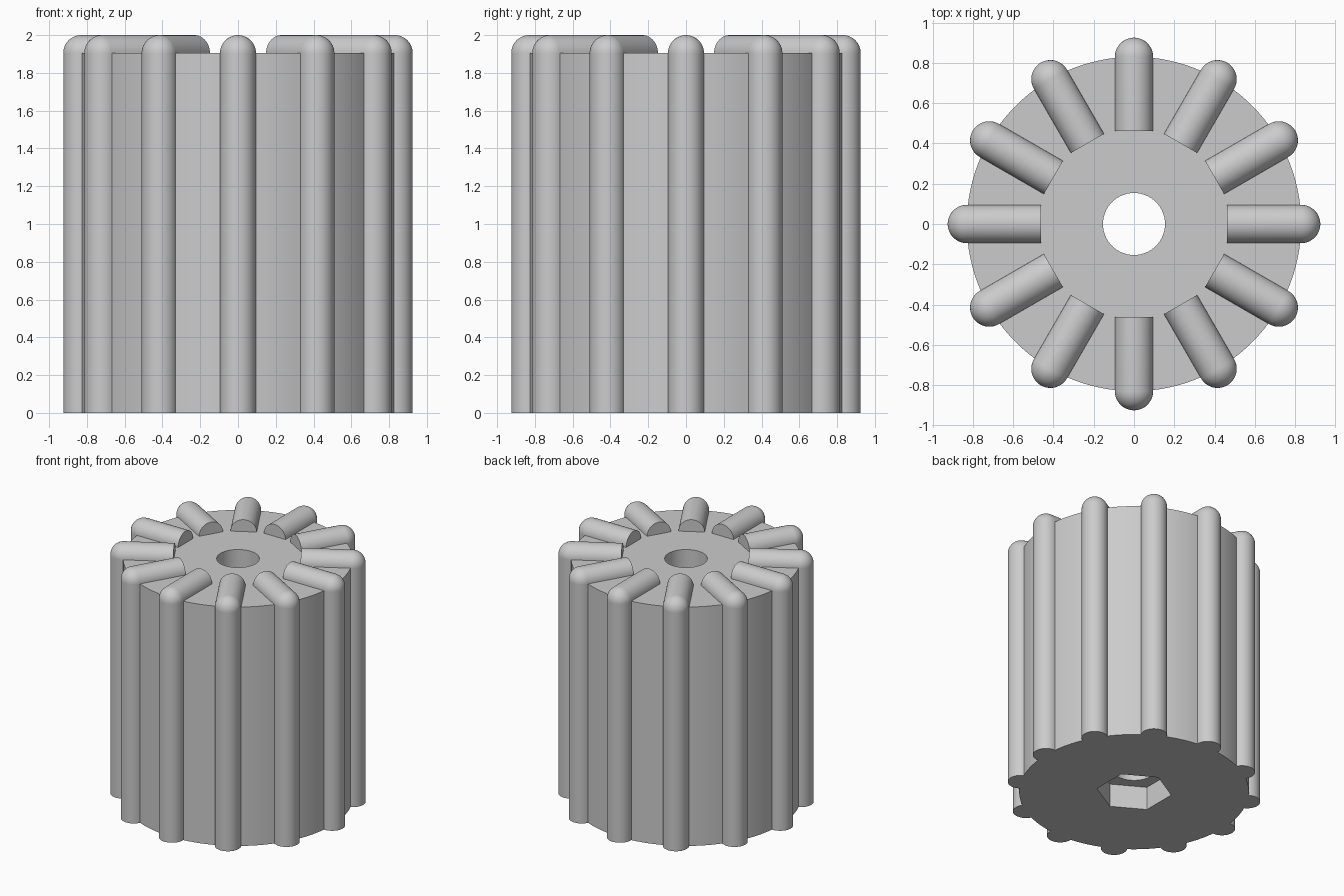
import bpy
import bmesh
from math import sin, cos, pi, asin, radians
from mathutils import Matrix

cube = bpy.data.objects.get("Cube")
if cube:
    bpy.data.objects.remove(cube, do_unlink=True)

RIBS = 12
BODY_R = 0.83       # body radius, also the circle the ribs are centred on
RIB_R = 0.095
BODY_TOP = 2 - RIB_R
RIB_INNER = 0.462   # where the ribs end on the top
STEPS = 24          # segments in half a rib

grey = bpy.data.materials.new("plain grey")
grey.use_nodes = True
colour = (0.6, 0.6, 0.6, 1)
grey.diffuse_color = colour
grey.node_tree.nodes["Principled BSDF"].inputs["Base Color"].default_value = colour


def make_object(name, bm):
    bmesh.ops.recalc_face_normals(bm, faces=bm.faces)
    mesh = bpy.data.meshes.new(name)
    bm.to_mesh(mesh)
    bm.free()
    mesh.materials.append(grey)
    obj = bpy.data.objects.new(name, mesh)
    bpy.context.collection.objects.link(obj)
    return obj


def prism(name, outline, bottom, top):
    bm = bmesh.new()
    face = bm.faces.new([bm.verts.new((x, y, bottom)) for x, y in outline])
    side = bmesh.ops.extrude_face_region(bm, geom=[face], use_keep_orig=True)
    new = [v for v in side["geom"] if isinstance(v, bmesh.types.BMVert)]
    bmesh.ops.translate(bm, verts=new, vec=(0, 0, top - bottom))
    return make_object(name, bm)


def polygon(radius, count):
    return [(radius * sin(2 * pi * i / count), radius * cos(2 * pi * i / count))
            for i in range(count)]


def activate(obj):
    bpy.ops.object.select_all(action="DESELECT")
    obj.select_set(True)
    bpy.context.view_layer.objects.active = obj


def smooth(obj):
    activate(obj)
    bpy.ops.object.shade_smooth_by_angle(angle=radians(30))


# Fluted body outline: a half-round rib, then the body arc up to the next rib
outline = []
pitch = 2 * pi / RIBS
meet = 2 * asin(RIB_R / (2 * BODY_R))
for i in range(RIBS):
    a = i * pitch
    for k in range(STEPS + 1):
        t = -pi / 2 + pi * k / STEPS
        outline.append((BODY_R * cos(a) + RIB_R * cos(a + t),
                        BODY_R * sin(a) + RIB_R * sin(a + t)))
    for k in range(9):
        b = a + meet + (pitch - 2 * meet) * k / 8
        outline.append((BODY_R * cos(b), BODY_R * sin(b)))
body = prism("fluted_body", outline, 0, BODY_TOP)

# Shaft hole and hexagonal nut recess
cutters = [prism("shaft_hole_cutter", polygon(0.154, 64), -0.1, 2.1),
           prism("hex_recess_cutter", polygon(0.272, 6), -0.1, 0.185)]
for cutter in cutters:
    cutter.hide_render = True
    activate(body)
    cut = body.modifiers.new("cut", "BOOLEAN")
    cut.operation = "DIFFERENCE"
    cut.solver = "EXACT"
    cut.object = cutter
    bpy.ops.object.modifier_apply(modifier=cut.name)
    bpy.data.objects.remove(cutter, do_unlink=True)
smooth(body)


# Rib tops: a half cylinder that rounds over into the vertical rib
def rib_top(index):
    bm = bmesh.new()
    bends = STEPS // 2
    stations = [(RIB_INNER, 0)]
    stations += [(BODY_R, pi / 2 * k / bends) for k in range(bends + 1)]
    rows = []
    for out, bend in stations:
        row = []
        for k in range(STEPS + 1):
            t = pi * k / STEPS
            row.append(bm.verts.new((out + RIB_R * sin(t) * sin(bend),
                                     RIB_R * cos(t),
                                     BODY_TOP + RIB_R * sin(t) * cos(bend))))
        rows.append(row)
    for r0, r1 in zip(rows, rows[1:]):
        for k in range(STEPS):
            bm.faces.new((r0[k], r0[k + 1], r1[k + 1], r1[k]))
    bm.faces.new(rows[0])
    bmesh.ops.remove_doubles(bm, verts=bm.verts, dist=0.0001)
    bm.normal_update()
    bmesh.ops.rotate(bm, verts=bm.verts, cent=(0, 0, 0),
                     matrix=Matrix.Rotation(index * pitch, 3, "Z"))
    smooth(make_object(f"rib_top_{index + 1}", bm))


for i in range(RIBS):
    rib_top(i)
